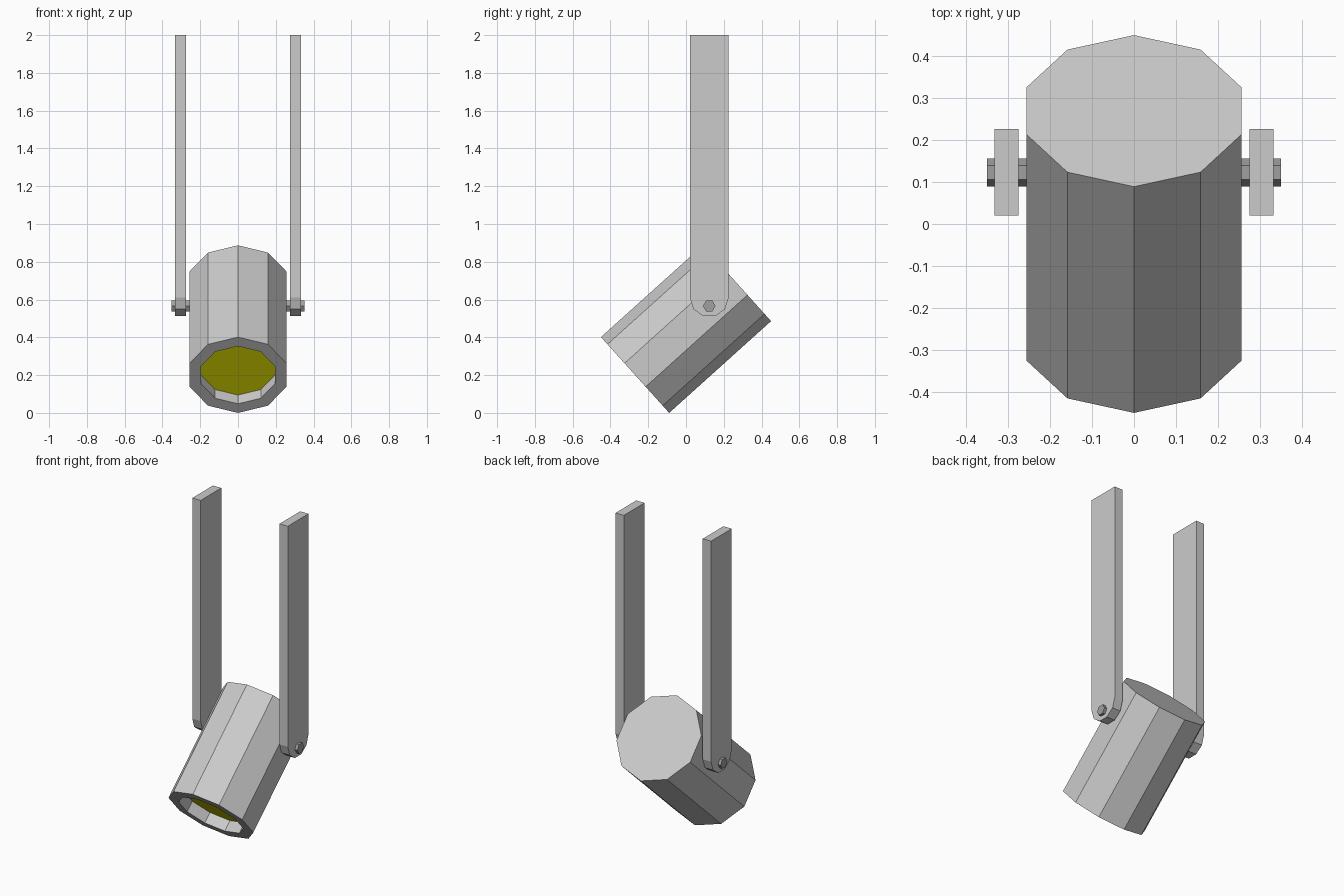
import bpy, bmesh
from math import sin, cos, pi, radians
from mathutils import Matrix

if "Cube" in bpy.data.objects:
    bpy.data.objects.remove(bpy.data.objects["Cube"])


def material(name, color):
    mat = bpy.data.materials.new(name)
    mat.diffuse_color = color
    mat.use_nodes = True
    mat.node_tree.nodes["Principled BSDF"].inputs["Base Color"].default_value = mat.diffuse_color
    return mat


def add_object(name, bm, mat=None):
    bmesh.ops.recalc_face_normals(bm, faces=bm.faces)
    mesh = bpy.data.meshes.new(name)
    bm.to_mesh(mesh)
    bm.free()
    obj = bpy.data.objects.new(name, mesh)
    bpy.context.collection.objects.link(obj)
    if mat:
        mesh.materials.append(mat)
    return obj


def ring(bm, r, z, n):
    return [bm.verts.new((r * sin(2 * pi * i / n), r * cos(2 * pi * i / n), z)) for i in range(n)]


def extrude_profile(name, points, x0, x1, mat=None):
    """Extrude a (y, z) outline along x."""
    bm = bmesh.new()
    face = bm.faces.new([bm.verts.new((x0, y, z)) for y, z in points])
    res = bmesh.ops.extrude_face_region(bm, geom=[face], use_keep_orig=True)
    moved = [v for v in res["geom"] if isinstance(v, bmesh.types.BMVert)]
    bmesh.ops.translate(bm, verts=moved, vec=(x1 - x0, 0, 0))
    return add_object(name, bm, mat)


yellow = material("lens_yellow", (0.8, 0.77, 0.0, 1))
dark = material("dark_metal", (0.35, 0.35, 0.35, 1))

SIDES, R, R_IN, HALF, DEPTH = 10, 0.27, 0.205, 0.363, 0.072
tilt = Matrix.Translation((0, 0, 0.4435)) @ Matrix.Rotation(radians(-48), 4, 'X')

# Lamp housing: ten-sided can with a recessed front opening
bm = bmesh.new()
rings = [ring(bm, r, z, SIDES) for r, z in
         ((R, HALF), (R, -HALF), (R_IN, -HALF), (R_IN, -HALF + DEPTH))]
for a, b in zip(rings, rings[1:]):
    for i in range(SIDES):
        j = (i + 1) % SIDES
        bm.faces.new((a[i], a[j], b[j], b[i]))
bm.faces.new(rings[0])
bm.faces.new(rings[-1])
add_object("lamp_housing", bm).matrix_world = tilt

# Lens: thin yellow disc seated at the bottom of the recess
bm = bmesh.new()
front = ring(bm, R_IN, -HALF + DEPTH - 0.003, SIDES)
back = ring(bm, R_IN, -HALF + DEPTH, SIDES)
bm.faces.new(front)
bm.faces.new(back)
for i in range(SIDES):
    j = (i + 1) % SIDES
    bm.faces.new((front[i], front[j], back[j], back[i]))
add_object("lens", bm, yellow).matrix_world = tilt

# Hanging arm outline with a five-segment rounded foot, and hexagonal pivot bolt
AY, AR, AZ = 0.123, 0.103, 0.61
arm = [(AY + AR, 2.0), (AY - AR, 2.0)]
arm += [(AY - AR * cos(pi * i / 5), AZ - AR * sin(pi * i / 5)) for i in range(6)]
bolt = [(AY + 0.033 * cos(pi * i / 3), 0.566 + 0.033 * sin(pi * i / 3)) for i in range(6)]

for side, s in (("left", -1), ("right", 1)):
    extrude_profile(side + "_arm", arm, s * 0.275, s * 0.333)
    extrude_profile(side + "_pivot_bolt", bolt, s * 0.25, s * 0.351, dark)
